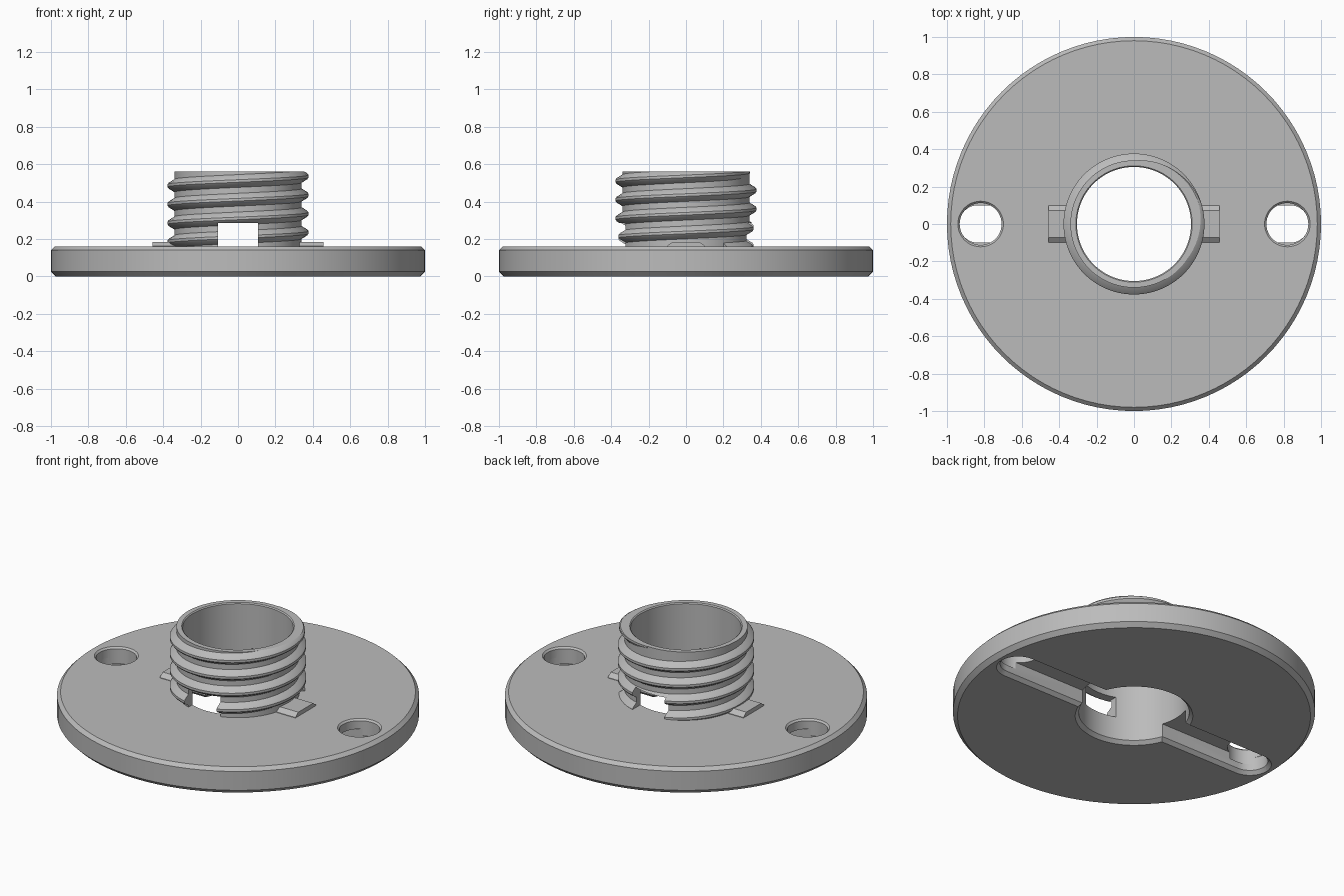
import bpy, bmesh
from math import sin, cos, pi, tau

if "Cube" in bpy.data.objects:
    bpy.data.objects.remove(bpy.data.objects["Cube"])

grey = bpy.data.materials.new("plain grey")
grey.use_nodes = True
grey.diffuse_color = (0.5, 0.5, 0.5, 1)
grey.node_tree.nodes["Principled BSDF"].inputs["Base Color"].default_value = (0.5, 0.5, 0.5, 1)


def loft(name, rings, closed=False):
    """Skin equal-sized rings; cap the ends, or join last to first."""
    bm = bmesh.new()
    rows = [[bm.verts.new(p) for p in ring] for ring in rings]
    n = len(rows[0])
    pairs = list(zip(rows, rows[1:]))
    if closed:
        pairs.append((rows[-1], rows[0]))
    else:
        bm.faces.new(rows[0][::-1])
        bm.faces.new(rows[-1])
    for a, b in pairs:
        for i in range(n):
            j = (i + 1) % n
            bm.faces.new((a[i], a[j], b[j], b[i]))
    bmesh.ops.recalc_face_normals(bm, faces=bm.faces)
    mesh = bpy.data.meshes.new(name)
    bm.to_mesh(mesh)
    bm.free()
    mesh.materials.append(grey)
    ob = bpy.data.objects.new(name, mesh)
    bpy.context.collection.objects.link(ob)
    return ob


def circle(r, z, x=0, n=96):
    return [(x + r * cos(tau * i / n), r * sin(tau * i / n), z) for i in range(n)]


def stadium(r, z, half=0.835, n=16):
    pts = []
    for side, start in ((1, -pi / 2), (-1, pi / 2)):
        for i in range(n + 1):
            a = start + pi * i / n
            pts.append((side * half + r * cos(a), r * sin(a), z))
    return pts


def rect(x0, x1, y, z):
    return [(x0, -y, z), (x1, -y, z), (x1, y, z), (x0, y, z)]


def activate(ob):
    bpy.ops.object.select_all(action="DESELECT")
    ob.select_set(True)
    bpy.context.view_layer.objects.active = ob


def cut(ob, cutter):
    cutter.hide_render = True
    mod = ob.modifiers.new("cut", "BOOLEAN")
    mod.operation = "DIFFERENCE"
    mod.solver = "EXACT"
    mod.object = cutter
    activate(ob)
    bpy.ops.object.modifier_apply(modifier=mod.name)


cutters = []


def cutter(name, rings):
    cutters.append(loft(name, rings))
    return cutters[-1]


TOP, BORE, WALL, RIM = 0.16, 0.305, 0.34, 0.56

# Round base plate with chamfered edges
plate = loft("base_plate", [circle(0.975, 0), circle(1, 0.025),
                            circle(1, 0.14), circle(0.98, TOP)])

# Central bore and underside channel, both flared at the bottom
cut(plate, cutter("bore_cutter", [circle(BORE + 0.04, -0.02), circle(BORE, 0.02),
                                  circle(BORE, 0.3)]))
cut(plate, cutter("channel_cutter", [stadium(0.14, -0.02), stadium(0.1, 0.02),
                                     stadium(0.1, 0.1)]))

# Two screw holes with a small chamfer on top
for side in (-1, 1):
    x = side * 0.82
    cut(plate, cutter("hole_cutter", [circle(0.112, 0.06, x, 48), circle(0.112, TOP - 0.01, x, 48),
                                      circle(0.132, TOP + 0.01, x, 48)]))

# Hollow neck
neck = loft("neck_tube", [circle(BORE, TOP), circle(WALL, TOP), circle(WALL, RIM),
                          circle(BORE + 0.006, RIM), circle(BORE, RIM - 0.006)], closed=True)

# Helical thread, fading out at the top
STEPS, START, END, PITCH = 72, -0.9, 3.25, 0.1
sections = []
for i in range(int((END - START) * STEPS) + 1):
    turn = START + i / STEPS
    z = 0.235 + PITCH * turn
    a = tau * turn
    crest = WALL + 0.037 * max(0.05, min(1, (END - turn) / 0.2))
    profile = [(WALL - 0.006, -0.038), (crest - 0.006, -0.015), (crest, -0.007),
               (crest, 0.007), (crest - 0.006, 0.015), (WALL - 0.006, 0.038)]
    sections.append([(r * cos(a), r * sin(a), z + dz) for r, dz in profile])
thread = loft("screw_thread", sections)

# Trim the thread at the rim and open the front and back windows
cut(thread, cutter("rim_cutter", [rect(-0.6, 0.6, 0.6, RIM), rect(-0.6, 0.6, 0.6, 0.8)]))
window = cutter("window_cutter", [rect(-0.108, 0.108, 0.6, 0.1), rect(-0.108, 0.108, 0.6, 0.285)])
cut(thread, window)
cut(neck, window)

# Low side tabs with sloped ends
tabs = []
for side, label in ((1, "left"), (-1, "right")):
    x0, x1 = sorted((side * 0.33, side * 0.457))
    tabs.append(loft(label + "_tab", [rect(x0, x1, 0.1, TOP - 0.01), rect(x0, x1, 0.1, TOP + 0.003),
                                      rect(x0, x1, 0.072, 0.185)]))

for c in cutters:
    bpy.data.objects.remove(c)
for ob in (plate, neck, thread):
    activate(ob)
    bpy.ops.object.shade_smooth_by_angle(angle=pi / 7)
